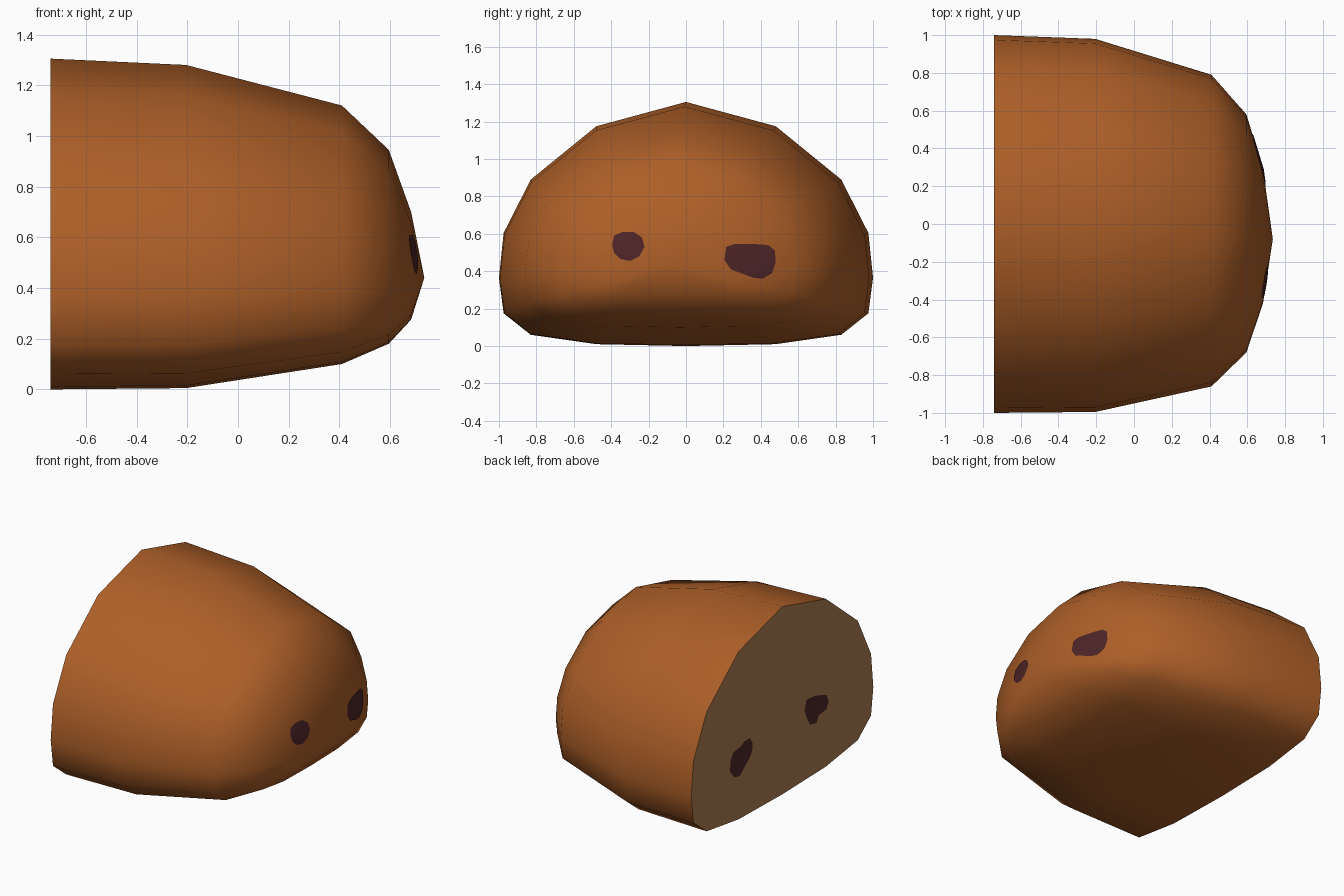
import bpy, bmesh, math
from mathutils import Vector

if "Cube" in bpy.data.objects:
    bpy.data.objects.remove(bpy.data.objects["Cube"])


def material(name, rgb):
    m = bpy.data.materials.new(name)
    m.diffuse_color = (*rgb, 1)
    m.use_nodes = True
    m.node_tree.nodes["Principled BSDF"].inputs["Base Color"].default_value = m.diffuse_color
    return m


crust = material("brown crust", (0.42, 0.115, 0.021))
crumb = material("tan cut face", (0.43, 0.215, 0.083))
dark = material("dark spots", (0.076, 0.018, 0.020))


def finish(bm, name, mats):
    me = bpy.data.meshes.new(name)
    bm.to_mesh(me)
    bm.free()
    for m in mats:
        me.materials.append(m)
    ob = bpy.data.objects.new(name, me)
    bpy.context.collection.objects.link(ob)
    return ob


# Loaf cross-section: right half (y, z), mirrored to 16 sides
half = [(0, 1.305), (0.48, 1.175), (0.83, 0.89), (0.975, 0.605), (1, 0.365),
        (0.975, 0.175), (0.83, 0.06), (0.48, 0.01), (0, 0)]
section = half + [(-y, z) for y, z in half[-2:0:-1]]
# Rings along the loaf: x, y low, y high, z low, z high
rings = [(-0.74, -1, 1, 0, 1.305), (-0.205, -0.995, 0.98, 0.005, 1.28),
         (0.41, -0.86, 0.79, 0.10, 1.12), (0.595, -0.68, 0.58, 0.18, 0.945),
         (0.683, -0.42, 0.29, 0.275, 0.70)]
tip = (0.735, -0.08, 0.44)


def build_loaf():
    bm = bmesh.new()
    loops = []
    for x, y0, y1, z0, z1 in rings:
        loops.append([bm.verts.new((x, y0 + (y1 - y0) * (y + 1) / 2,
                                    z0 + (z1 - z0) * z / 1.305)) for y, z in section])
    n = len(section)
    for a, b in zip(loops, loops[1:]):
        for i in range(n):
            j = (i + 1) % n
            bm.faces.new((a[i], a[j], b[j], b[i]))
    end = bm.verts.new(tip)
    for i in range(n):
        bm.faces.new((loops[-1][i], loops[-1][(i + 1) % n], end))
    bm.faces.new(loops[0]).material_index = 1
    bmesh.ops.recalc_face_normals(bm, faces=bm.faces)
    for f in bm.faces:
        f.smooth = True
    return bm


loaf = finish(build_loaf(), "loaf", [crust, crumb])
bpy.context.view_layer.objects.active = loaf
loaf.select_set(True)
bpy.ops.object.shade_smooth_by_angle(angle=math.radians(60))


# Spots on the rounded end: trim a copy of the crust to a convex outline
def crust_spot(name, outline):
    bm = build_loaf()
    centre = sum((Vector((0, y, z)) for y, z in outline), Vector()) / len(outline)

    def trim(co, no):
        bmesh.ops.bisect_plane(bm, geom=bm.verts[:] + bm.edges[:] + bm.faces[:],
                               plane_co=co, plane_no=no, clear_outer=True)

    trim((0.3, 0, 0), (-1, 0, 0))
    for (y0, z0), (y1, z1) in zip(outline, outline[1:] + outline[:1]):
        co, no = Vector((0, y0, z0)), Vector((0, z1 - z0, y0 - y1))
        if no.dot(centre - co) > 0:
            no.negate()
        trim(co, no)
    bmesh.ops.translate(bm, verts=bm.verts, vec=(0.004, 0, 0))
    finish(bm, name, [dark])


crust_spot("small_crust_spot", [
    (-.395, .54), (-.385, .59), (-.34, .61), (-.28, .61), (-.235, .58),
    (-.222, .53), (-.25, .48), (-.3, .455), (-.35, .465), (-.385, .5)])
crust_spot("large_crust_spot", [
    (.205, .46), (.215, .53), (.26, .545), (.36, .546), (.44, .54),
    (.475, .51), (.48, .45), (.46, .39), (.41, .36), (.36, .365), (.24, .41)])


# Spots on the flat cut face
def cut_spot(name, outline):
    bm = bmesh.new()
    f = bm.faces.new([bm.verts.new((-0.744, y, z)) for y, z in outline])
    f.normal_update()
    if f.normal.x > 0:
        f.normal_flip()
    finish(bm, name, [dark])


cut_spot("left_cut_spot", [
    (.36, .53), (.42, .53), (.46, .51), (.54, .50), (.57, .46), (.58, .38),
    (.53, .32), (.47, .31), (.41, .36), (.36, .395), (.33, .445), (.335, .49)])
cut_spot("right_cut_spot", [
    (-.24, .49), (-.26, .56), (-.36, .55), (-.48, .51), (-.505, .455),
    (-.48, .41), (-.395, .40), (-.37, .355), (-.30, .37), (-.26, .44)])
